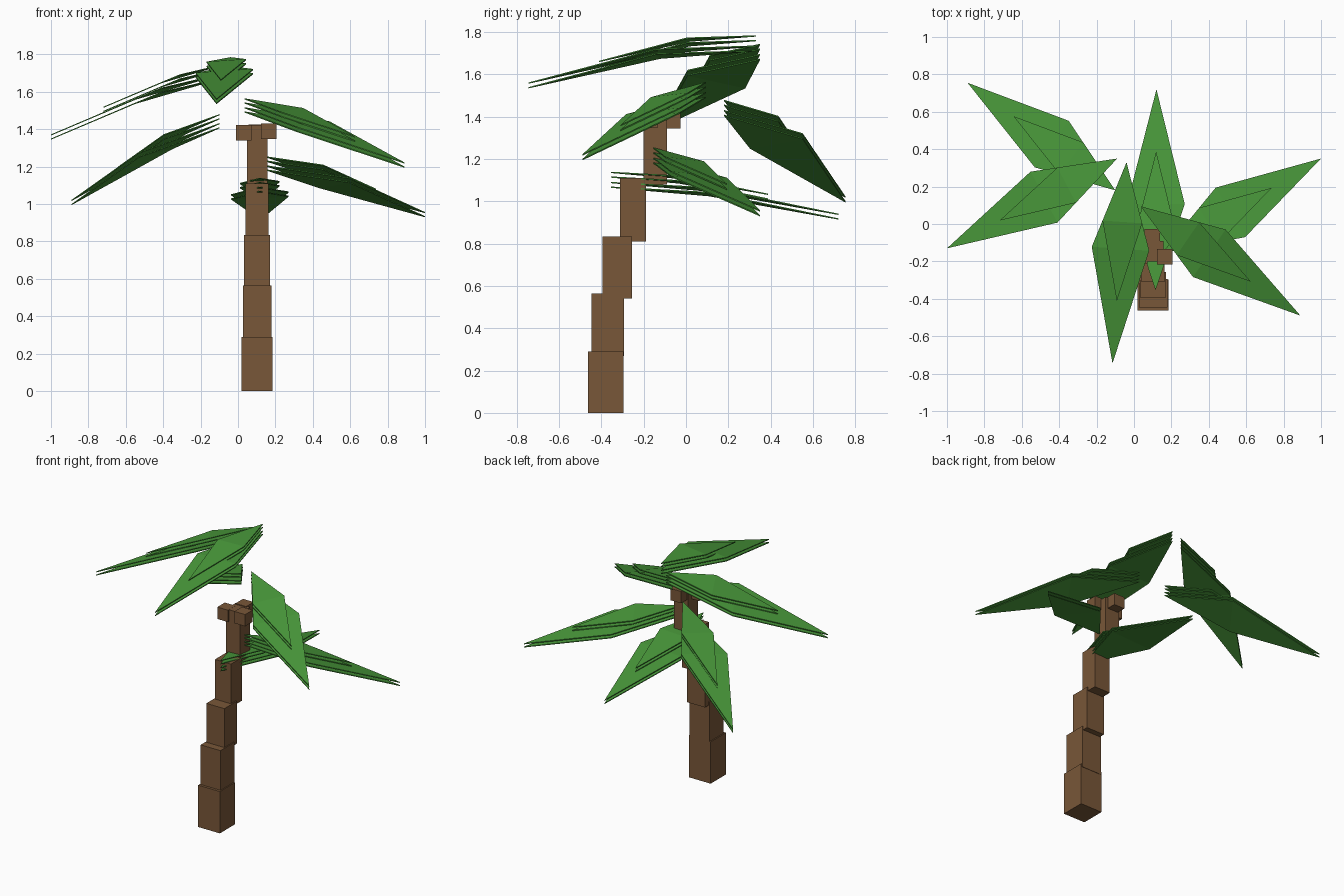
import bpy, bmesh
from mathutils import Vector

cube = bpy.data.objects.get("Cube")
if cube:
    bpy.data.objects.remove(cube, do_unlink=True)


def material(name, color):
    m = bpy.data.materials.new(name)
    m.use_nodes = True
    m.diffuse_color = (*color, 1)
    m.node_tree.nodes["Principled BSDF"].inputs["Base Color"].default_value = (*color, 1)
    return m


bark = material("bark brown", (0.19, 0.095, 0.04))
green = material("leaf green", (0.065, 0.31, 0.042))


def add_object(name, bm, mat):
    mesh = bpy.data.meshes.new(name)
    bmesh.ops.recalc_face_normals(bm, faces=bm.faces)
    bm.to_mesh(mesh)
    bm.free()
    mesh.materials.append(mat)
    ob = bpy.data.objects.new(name, mesh)
    bpy.context.collection.objects.link(ob)
    return ob


def box(name, x, y, bottom, top, width):
    bm = bmesh.new()
    bmesh.ops.create_cube(bm, size=1)
    bmesh.ops.scale(bm, vec=(width, width, top - bottom), verts=bm.verts)
    bmesh.ops.translate(bm, vec=(x, y, (bottom + top) / 2), verts=bm.verts)
    return add_object(name, bm, bark)


# Leaning trunk of stacked blocks: y, bottom, top, width
for i, (y, lo, hi, w) in enumerate([
        (-0.38, 0, 0.29, 0.167), (-0.37, 0.27, 0.565, 0.152),
        (-0.325, 0.54, 0.835, 0.138), (-0.25, 0.81, 1.11, 0.122),
        (-0.145, 1.08, 1.42, 0.11)]):
    box(f"trunk_block_{i + 1}", 0.102, y, lo, hi, w)

# Square nuts around the trunk top
for i, (x, y, z) in enumerate([(0.03, -0.17, 1.38), (0.098, -0.068, 1.385),
                               (0.165, -0.175, 1.388)]):
    box(f"nut_{i + 1}", x, y, z - 0.041, z + 0.041, 0.082)


def frond(name, base, tip, left_z, right_z):
    """Stack of thin folded kites: two short ones above two long ones."""
    base, tip = Vector(base), Vector(tip)
    root = base - Vector((0, 0, 0.06))
    along = tip - root
    side = Vector((-along.y, along.x, 0)).normalized() * 0.154
    mid = root + along * 0.43
    left, right = mid + side, mid - side
    left.z, right.z = left_z, right_z
    shape = [p - root for p in (root, left, tip, right)]
    bm = bmesh.new()
    for drop, size in ((0, 0.69), (0.022, 0.69), (0.048, 1), (0.07, 1)):
        start = base - Vector((0, 0, drop))
        rings = [[bm.verts.new(start + p * size - Vector((0, 0, t))) for p in shape]
                 for t in (0, 0.006)]
        for a, b, c, d in rings:
            bm.faces.new((a, b, d))
            bm.faces.new((b, c, d))
        for k in range(4):
            n = (k + 1) % 4
            bm.faces.new((rings[0][k], rings[0][n], rings[1][n], rings[1][k]))
    add_object(name, bm, green)


# Fronds: base, tip, heights of the left and right corners
frond("frond_back_right", (-0.1, 0.18, 1.48), (-0.89, 0.755, 1.01), 1.265, 1.31)
frond("frond_right", (-0.09, 0.35, 1.745), (-1.0, -0.13, 1.36), 1.61, 1.55)
frond("frond_back", (0.115, -0.355, 1.14), (0.12, 0.72, 0.93), 1.04, 1.055)
frond("frond_front", (-0.04, 0.33, 1.785), (-0.115, -0.745, 1.55), 1.71, 1.69)
frond("frond_left", (0.15, -0.155, 1.255), (1.0, 0.35, 0.945), 1.10, 1.13)
frond("frond_front_left", (0.035, 0.095, 1.565), (0.89, -0.49, 1.21), 1.43, 1.40)
